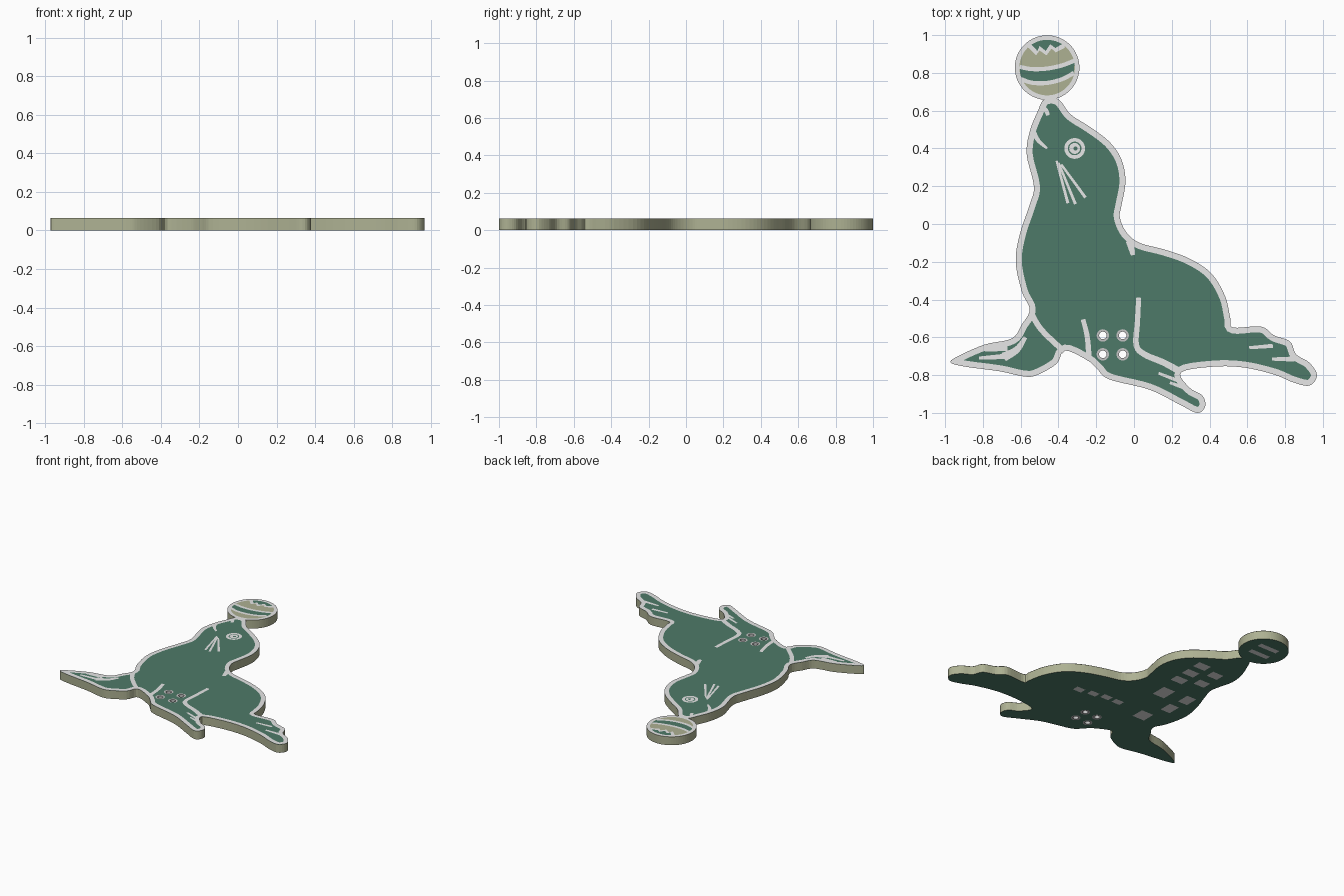
import bpy, bmesh, math
from mathutils import Vector

if "Cube" in bpy.data.objects:
    bpy.data.objects.remove(bpy.data.objects["Cube"])

BOT, TOP, FACE = 0.001, 0.064, 0.065      # board underside, board top, printed layer


def material(name, rgb):
    m = bpy.data.materials.new(name)
    m.diffuse_color = (*rgb, 1)
    m.use_nodes = True
    m.node_tree.nodes["Principled BSDF"].inputs["Base Color"].default_value = m.diffuse_color
    return m


GREEN = material("green mask", (0.076, 0.193, 0.139))
SILK = material("light grey print", (0.82, 0.82, 0.82))
TAN = material("bare board tan", (0.42, 0.44, 0.29))
METAL = material("pad grey", (0.55, 0.55, 0.55))


def circle(x, y, r, n=40):
    return [(x + r * math.cos(2 * math.pi * i / n), y + r * math.sin(2 * math.pi * i / n))
            for i in range(n)]


def smooth(pts, steps=5, closed=False):
    """Catmull-Rom curve through the points."""
    p = [Vector(q) for q in pts]
    n, out = len(p), []
    get = (lambda i: p[i % n]) if closed else (lambda i: p[max(0, min(n - 1, i))])
    for i in range(n if closed else n - 1):
        a, b, c, d = (get(i + k) for k in (-1, 0, 1, 2))
        for s in range(steps):
            t = s / steps
            out.append(0.5 * (2 * b + (c - a) * t + (2 * a - 5 * b + 4 * c - d) * t * t
                              + (3 * b - a - 3 * c + d) * t ** 3))
    return out if closed else out + [p[-1]]


def add(name, bm, mats):
    me = bpy.data.meshes.new(name)
    for m in mats:
        me.materials.append(m)
    bm.to_mesh(me)
    bm.free()
    o = bpy.data.objects.new(name, me)
    bpy.context.collection.objects.link(o)
    return o


def filled(name, loops, mats, z, depth=0.0, holes=()):
    """Flat sheet or extruded slab from closed loops; inner loops become holes.
    Slab materials: top, underside, outer wall, hole wall."""
    cu = bpy.data.curves.new(name, 'CURVE')
    cu.dimensions, cu.fill_mode, cu.extrude = '2D', 'BOTH' if depth else 'FRONT', depth / 2
    for lp in loops:
        s = cu.splines.new('POLY')
        s.points.add(len(lp) - 1)
        for q, pt in zip(s.points, lp):
            q.co = (pt[0], pt[1], 0, 1)
        s.use_cyclic_u = True
    tmp = bpy.data.objects.new(name + "_profile", cu)
    bpy.context.collection.objects.link(tmp)
    bpy.context.view_layer.update()
    me = bpy.data.meshes.new_from_object(tmp.evaluated_get(bpy.context.evaluated_depsgraph_get()))
    bpy.data.objects.remove(tmp)
    bm = bmesh.new()
    bm.from_mesh(me)
    bpy.data.meshes.remove(me)
    bmesh.ops.remove_doubles(bm, verts=bm.verts, dist=1e-5)
    bmesh.ops.translate(bm, verts=bm.verts, vec=(0, 0, z + depth / 2))
    if depth:
        bmesh.ops.recalc_face_normals(bm, faces=bm.faces)
    for f in bm.faces:
        f.normal_update()
        f.smooth = False
        f.material_index = 0
        if not depth and (f.normal.z > 0) != (z > 0.03):
            f.normal_flip()
        if depth and abs(f.normal.z) < 0.5:
            c = f.calc_center_median()
            f.material_index = 3 if any(math.dist(c.xy, h) < 0.03 for h in holes) else 2
        elif depth and f.normal.z < 0:
            f.material_index = 1
    return add(name, bm, mats)


def band(name, path, offs_a, offs_b, mat=SILK, closed=False, z=FACE):
    """Printed strip between two sideways offsets of a path."""
    n, bm, rows = len(path), bmesh.new(), []
    for i, p in enumerate(path):
        a = path[(i - 1) % n] if closed else path[max(i - 1, 0)]
        b = path[(i + 1) % n] if closed else path[min(i + 1, n - 1)]
        t = (b - a).normalized()
        nrm = Vector((t.y, -t.x))
        k = i / max(n - 1, 1)
        rows.append([bm.verts.new((*(p + nrm * f(k)), z)) for f in (offs_a, offs_b)])
    for i in range(n if closed else n - 1):
        (a, b), (c, d) = rows[i], rows[(i + 1) % n]
        f = bm.faces.new((a, b, d, c))
        f.normal_update()
        if f.normal.z < 0:
            f.normal_flip()
    return add(name, bm, [mat])


def stroke(name, pts, w0=0.026, w1=None, steps=6, z=FACE):
    w1 = w0 if w1 is None else w1
    half = lambda k: (w0 + (w1 - w0) * k) / 2
    path = smooth(pts, steps) if steps > 1 else [Vector(p) for p in pts]
    return band(name, path, half, lambda k: -half(k), z=z)


# Body outline, clockwise from the nose
OUTLINE = [
    (-.40, .66), (-.335, .58), (-.235, .515), (-.13, .435), (-.066, .34), (-.045, .225),
    (-.066, .10), (-.075, .035), (-.04, -.045), (.03, -.10), (.16, -.135), (.293, -.183),
    (.41, -.262), (.483, -.384), (.51, -.50), (.525, -.548), (.673, -.543), (.742, -.59),
    (.826, -.622), (.858, -.69), (.927, -.733), (.969, -.80), (.93, -.855), (.847, -.84),
    (.742, -.797), (.583, -.76), (.425, -.755), (.25, -.785), (.293, -.866), (.362, -.908),
    (.377, -.965), (.335, -1.0), (.24, -.955), (.082, -.877), (-.13, -.823), (-.193, -.77),
    (-.245, -.723), (-.365, -.67), (-.41, -.74), (-.51, -.798), (-.578, -.808), (-.71, -.78),
    (-.895, -.755), (-.971, -.733), (-.932, -.70), (-.79, -.638), (-.647, -.606),
    (-.594, -.532), (-.552, -.453), (-.594, -.357), (-.626, -.20), (-.605, -.055),
    (-.552, .103), (-.53, .20), (-.568, .368), (-.552, .49), (-.51, .596), (-.475, .66)]
body = smooth(OUTLINE, 5, True)
HOLES = [(x, y) for x in (-.165, -.06) for y in (-.59, -.69)]
BX, BY, BR = -.46, .828, .171

# Board: body with lead holes, and ball
filled("body_board", [body] + [circle(x, y, .02, 24) for x, y in HOLES],
       [GREEN, GREEN, TAN, METAL], BOT, TOP - BOT, HOLES)
filled("ball_board", [circle(BX, BY, BR, 64)], [TAN, GREEN, TAN, METAL], BOT, TOP - BOT)

# Printed borders
band("body_border", body, lambda k: 0, lambda k: .032, closed=True)
filled("ball_border", [circle(BX, BY, BR, 64), circle(BX, BY, BR - .024, 64)], [SILK], FACE)
filled("nose_joint", [[(-.475, .66), (-.40, .66), (-.425, .68), (-.46, .68)]], [SILK], FACE)

# Ball stripes and zigzag cap
upper = smooth([(-.605, .832), (-.54, .82), (-.46, .823), (-.38, .84), (-.315, .865)])
lower = smooth([(-.60, .768), (-.54, .748), (-.46, .747), (-.38, .767), (-.318, .80)])
filled("ball_band", [upper + lower[::-1]], [GREEN], FACE - .0005)
stroke("ball_line_upper", upper, .022, steps=1)
stroke("ball_line_lower", lower, .022, steps=1)
zig = [(-.555, .945), (-.515, .905), (-.50, .93), (-.465, .905), (-.44, .94), (-.415, .92), (-.37, .945)]
cap = [(BX + .15 * math.cos(a), BY + .15 * math.sin(a))
       for a in (math.radians(52 + 7.6 * i) for i in range(11))]
filled("ball_cap", [zig + cap], [GREEN], FACE - .0005)
stroke("ball_zigzag", zig, .024, steps=1)

# Eye
EX, EY = -.314, .40
filled("eye_ring", [circle(EX, EY, .055), circle(EX, EY, .036)], [SILK], FACE)
filled("eye_pupil", [circle(EX, EY, .029), circle(EX + .004, EY, .011, 16)], [SILK], FACE)

# Face and body lines: points, start width, end width
LINES = {
    "mouth": ([(-.535, .49), (-.505, .44), (-.46, .40)], .03, .012),
    "nostril": ([(-.485, .615), (-.465, .60), (-.455, .575)], .03, .018),
    "whisker_left": ([(-.41, .335), (-.35, .11)], .012, .016),
    "whisker_middle": ([(-.40, .325), (-.31, .105)], .012, .016),
    "whisker_right": ([(-.385, .315), (-.257, .14)], .012, .016),
    "neck_fold": ([(-.022, -.09), (-.005, -.165)], .045, .022),
    "shoulder_line": ([(.025, -.39), (.018, -.52), (.012, -.64), (.055, -.69), (.16, -.735),
                       (.25, -.785)], .026, .036),
    "chest_line": ([(-.27, -.505), (-.247, -.60), (-.238, -.72)], .024, .03),
    "far_flipper_edge": ([(-.545, -.47), (-.49, -.56), (-.37, -.675)], .03, .03),
    "far_flipper_crease": ([(-.575, -.60), (-.62, -.665), (-.69, -.705)], .02, .05),
    "far_flipper_toe_1": ([(-.67, -.655), (-.79, -.668)], .034, .016),
    "far_flipper_toe_2": ([(-.67, -.70), (-.82, -.71)], .03, .016),
    "tail_toe_1": ([(.61, -.655), (.735, -.645)], .016, .022),
    "tail_toe_2": ([(.73, -.715), (.85, -.715)], .016, .028),
    "near_flipper_toe_1": ([(.13, -.79), (.235, -.83)], .014, .02),
    "near_flipper_toe_2": ([(.19, -.84), (.27, -.868)], .014, .022),
}
for name, (pts, w0, w1) in LINES.items():
    stroke(name, pts, w0, w1)

# Plated pads on both sides
for i, (x, y) in enumerate(HOLES):
    for side, z in (("top", FACE), ("bottom", 0)):
        filled(f"pad_{side}_{i}", [circle(x, y, .033, 24), circle(x, y, .02, 24)], [METAL], z)

# Plain printed patches on the underside: x, y, width, height
PATCHES = [(-.27, .40, .10, .07), (-.27, .28, .10, .07), (-.27, .16, .10, .07),
           (-.42, .36, .09, .07), (-.42, .22, .09, .07), (-.30, -.04, .10, .12),
           (-.49, -.02, .08, .10), (-.47, -.18, .08, .10), (-.39, -.37, .10, .10),
           (-.14, -.34, .07, .05), (-.04, -.34, .07, .05), (.06, -.36, .07, .05),
           (.17, -.38, .07, .05), (-.46, .88, .16, .04), (-.46, .78, .16, .04)]
for i, (x, y, w, h) in enumerate(PATCHES):
    filled(f"underside_patch_{i}", [[(x - w / 2, y - h / 2), (x + w / 2, y - h / 2),
                                    (x + w / 2, y + h / 2), (x - w / 2, y + h / 2)]], [SILK], 0)
